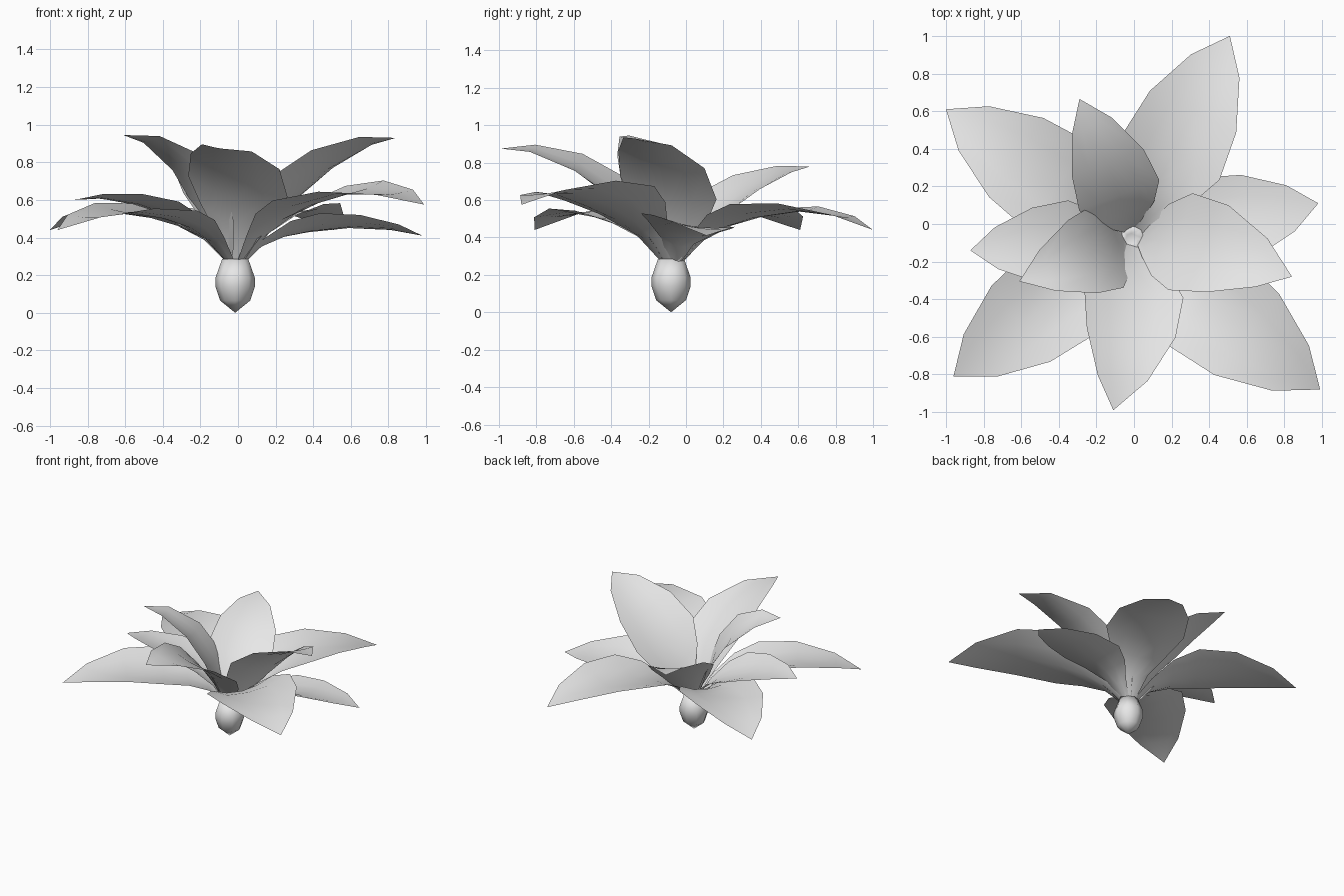
import bpy, bmesh, math
from mathutils import Vector

old = bpy.data.objects.get("Cube")
if old:
    bpy.data.objects.remove(old)

grey = bpy.data.materials.new("pale_grey")
grey.use_nodes = True
COLOUR = (0.8, 0.8, 0.8, 1)
grey.diffuse_color = COLOUR
grey.node_tree.nodes["Principled BSDF"].inputs["Base Color"].default_value = COLOUR

CENTRE = Vector((-0.01, -0.07, 0.27))
# Shared petal outline: (fraction of length, half width)
OUTLINE = [(0, 0.04), (0.1, 0.1), (0.23, 0.21), (0.38, 0.285), (0.61, 0.255), (0.845, 0.143)]
COLUMNS = (-1, -0.5, 0, 0.5, 1)


def finish(name, bm):
    """Turn a bmesh into a smooth shaded object."""
    mesh = bpy.data.meshes.new(name)
    bm.to_mesh(mesh)
    bm.free()
    mesh.materials.append(grey)
    for poly in mesh.polygons:
        poly.use_smooth = True
    obj = bpy.data.objects.new(name, mesh)
    bpy.context.collection.objects.link(obj)
    return obj


def petal(name, tip, middle, roll, bow, width, ease):
    """Arched, cupped leaf shape from the flower centre out to its tip."""
    tip = Vector(tip)
    out = Vector((tip.x - CENTRE.x, tip.y - CENTRE.y, 0))
    length = out.length
    out.normalize()
    left = Vector((-out.y, out.x, 0))
    rise = tip.z - CENTRE.z
    slope = 4 * (middle - CENTRE.z) - rise

    def point(t, half, column):
        u = t ** ease
        side = half * column
        cup = 0.35 * half * (1 - u) * (column ** 2 - 0.85)
        neck = 0.7 * ease * u * (1 - u) ** 4
        twist = roll * side * (1.2 - 0.6 * u)
        height = slope * u + (rise - slope) * u * u + neck + cup + twist
        along = 0.04 + (length - 0.04) * u
        drift = side + 4 * bow * u * (1 - u)
        return CENTRE + out * along + left * drift + Vector((0, 0, height))

    bm = bmesh.new()
    rows = [[bm.verts.new(point(t, half * width, c)) for c in COLUMNS] for t, half in OUTLINE]
    end = bm.verts.new(tip)
    for near, far in zip(rows, rows[1:]):
        for i in range(len(COLUMNS) - 1):
            bm.faces.new((near[i], far[i], far[i + 1], near[i + 1]))
    for a, b in zip(rows[-1], rows[-1][1:]):
        bm.faces.new((a, end, b))
    bmesh.ops.recalc_face_normals(bm, faces=bm.faces)
    if sum(f.normal.z * f.calc_area() for f in bm.faces) < 0:
        bmesh.ops.reverse_faces(bm, faces=bm.faces)
    finish(name, bm)


# Petals: tip, height halfway out, sideways roll, sideways bow, width, base steepness
PETALS = {
    "outer_petal_back": ((0.51, 1.0, 0.44), 0.55, -0.04, 0, 1.0, 1.0),
    "outer_petal_back_right": ((-1.0, 0.61, 0.44), 0.54, 0, 0, 1.0, 1.0),
    "outer_petal_front_right": ((-0.96, -0.81, 0.44), 0.545, -0.07, 0, 1.0, 1.0),
    "outer_petal_front_left": ((0.99, -0.88, 0.575), 0.635, 0.13, -0.02, 1.08, 1.0),
    "outer_petal_left": ((0.98, 0.11, 0.41), 0.465, -0.17, 0, 0.87, 1.0),
    "outer_petal_right": ((-0.87, -0.14, 0.6), 0.565, 0.15, 0, 0.78, 1.1),
    "raised_petal_front": ((-0.11, -0.99, 0.875), 0.76, -0.2, 0.05, 0.93, 1.3),
    "inner_petal_left": ((0.84, -0.28, 0.93), 0.78, -0.22, 0.05, 0.93, 1.4),
    "inner_petal_back": ((-0.29, 0.665, 0.78), 0.66, 0.2, -0.02, 0.8, 1.4),
    "inner_petal_right": ((-0.61, -0.305, 0.945), 0.8, 0.2, 0, 0.82, 1.85),
}
for name, settings in PETALS.items():
    petal(name, *settings)

# Bulb below the petals: a lathed profile of (radius, height)
PROFILE = [(0.08, 0.065), (0.105, 0.14), (0.105, 0.185), (0.07, 0.285), (0.03, 0.265)]
SIDES = 8
bm = bmesh.new()
rings = []
for radius, z in PROFILE:
    angles = [math.tau * i / SIDES for i in range(SIDES)]
    rings.append([bm.verts.new((-0.015 + radius * math.cos(a), -0.08 + radius * math.sin(a), z)) for a in angles])
foot = bm.verts.new((-0.015, -0.08, 0))
for i in range(SIDES):
    j = (i + 1) % SIDES
    bm.faces.new((foot, rings[0][j], rings[0][i]))
    for low, high in zip(rings, rings[1:]):
        bm.faces.new((low[i], low[j], high[j], high[i]))
bm.faces.new(rings[-1])
finish("bulb", bm)
